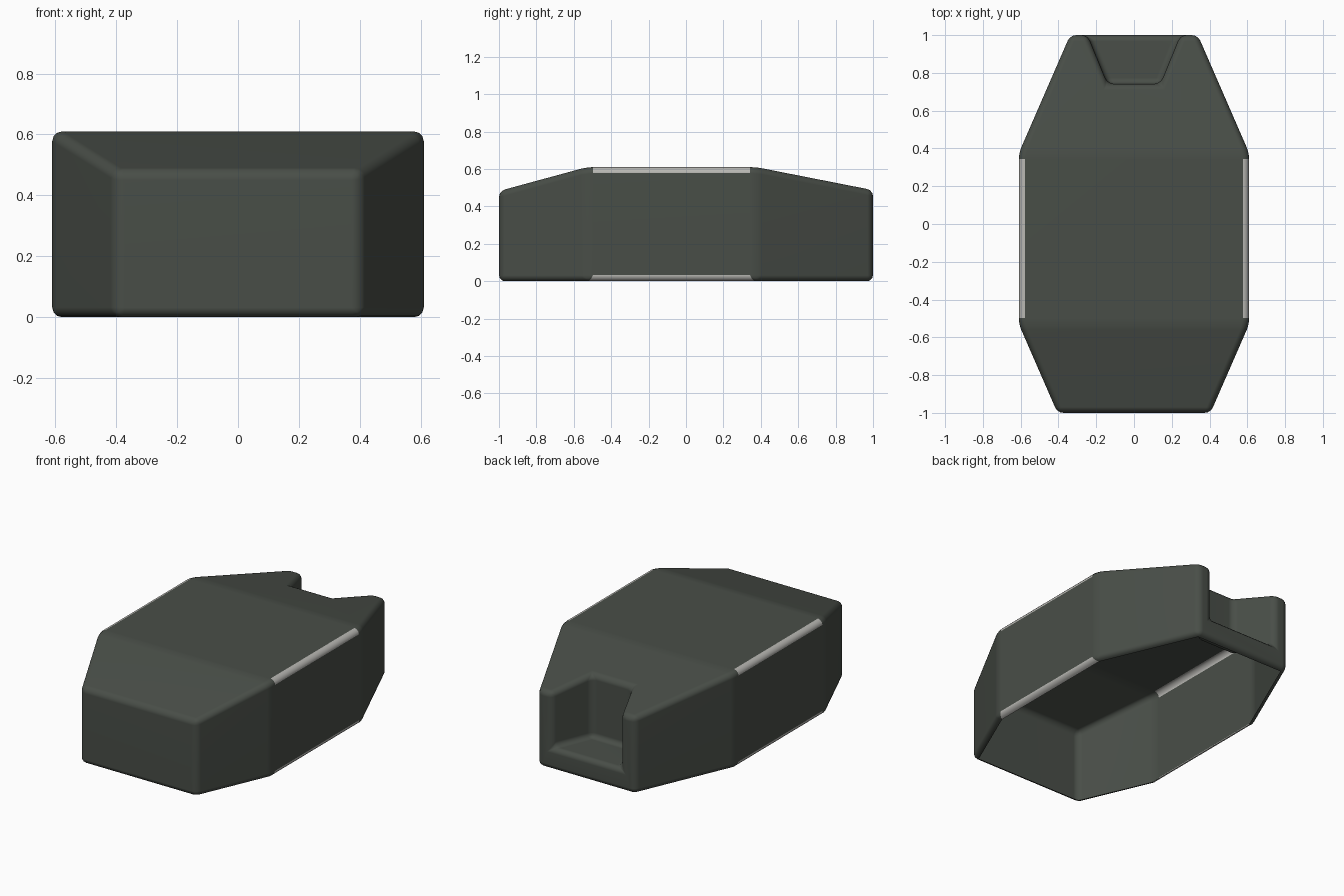
import bpy, bmesh, math

if "Cube" in bpy.data.objects:
    bpy.data.objects.remove(bpy.data.objects["Cube"])

def material(name, rgb):
    m = bpy.data.materials.new(name)
    m.diffuse_color = (*rgb, 1)
    m.use_nodes = True
    m.node_tree.nodes["Principled BSDF"].inputs["Base Color"].default_value = m.diffuse_color
    return m

shell_mat = material("dark_green_grey", (0.066, 0.076, 0.064))
worn_mat = material("worn_silver", (0.48, 0.475, 0.45))

def loft(name, sections):
    """Solid from rectangular sections (y, half width, bottom z, top z)."""
    bm = bmesh.new()
    rings = [[bm.verts.new(p) for p in ((-w, y, b), (w, y, b), (w, y, t), (-w, y, t))]
             for y, w, b, t in sections]
    for r0, r1 in zip(rings, rings[1:]):
        for i in range(4):
            j = (i + 1) % 4
            bm.faces.new((r0[i], r0[j], r1[j], r1[i]))
    bm.faces.new(rings[0])
    bm.faces.new(rings[-1])
    # join the flat bottom into one face
    bmesh.ops.recalc_face_normals(bm, faces=bm.faces)
    low = [e for e in bm.edges if len(e.link_faces) == 2
           and e.calc_face_angle() < 0.01]
    bmesh.ops.dissolve_edges(bm, edges=low, use_verts=False)
    me = bpy.data.meshes.new(name)
    bm.to_mesh(me)
    bm.free()
    ob = bpy.data.objects.new(name, me)
    bpy.context.collection.objects.link(ob)
    return ob

# Tapered shell and the wedge that cuts the rear notch
shell = loft("armour_shell", [(-1, 0.405, 0, 0.482), (-0.53, 0.61, 0, 0.61),
                              (0.375, 0.61, 0, 0.61), (1, 0.338, 0, 0.487)])
cutter = loft("notch_cutter", [(0.742, 0.14, 0.14, 0.9), (1.2, 0.328, 0.14, 0.9)])
cutter.hide_render = True

bpy.context.view_layer.objects.active = shell
shell.select_set(True)
mod = shell.modifiers.new("notch", 'BOOLEAN')
mod.operation = 'DIFFERENCE'
mod.solver = 'EXACT'
mod.object = cutter
bpy.ops.object.modifier_apply(modifier=mod.name)
bpy.data.objects.remove(cutter)

# Round every edge, open the underside, mark the worn long edges
shell.data.materials.clear()
shell.data.materials.append(shell_mat)
shell.data.materials.append(worn_mat)
bm = bmesh.new()
bm.from_mesh(shell.data)
edges = [e for e in bm.edges if len(e.link_faces) == 2
         and e.calc_face_angle() > math.radians(6)]
bmesh.ops.bevel(bm, geom=edges, offset=0.032, offset_type='OFFSET', segments=3,
                profile=0.5, affect='EDGES', clamp_overlap=True)
bm.normal_update()
under = [f for f in bm.faces if f.normal.z < -0.98 and f.calc_center_median().z < 0.001]
bmesh.ops.delete(bm, geom=under, context='FACES')
for f in bm.faces:
    c, n = f.calc_center_median(), f.normal
    on_edge = abs(c.x) > 0.575 and (c.z < 0.036 or c.z > 0.574)
    slanted = 0.1 < abs(n.x) < 0.99 and 0.1 < abs(n.z) < 0.99
    f.material_index = 1 if on_edge and slanted and -0.5 < c.y < 0.34 else 0
    f.smooth = True
bm.to_mesh(shell.data)
bm.free()

bpy.ops.object.shade_smooth_by_angle(angle=math.radians(40))
shell.modifiers.new("even_shading", 'WEIGHTED_NORMAL').keep_sharp = True
